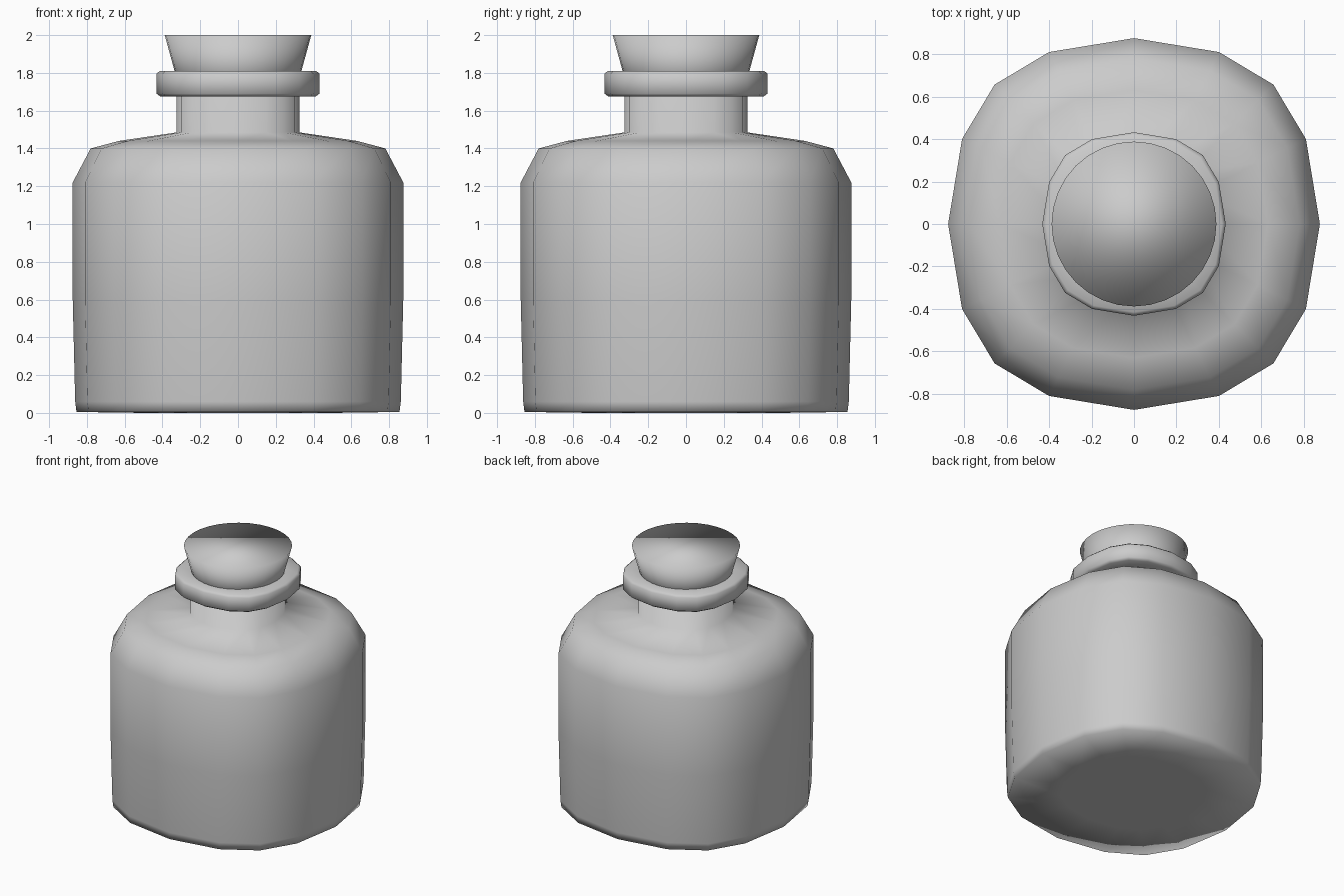
import bpy, math

cube = bpy.data.objects.get("Cube")
if cube:
    bpy.data.objects.remove(cube, do_unlink=True)


def material(name, colour):
    mat = bpy.data.materials.new(name)
    mat.use_nodes = True
    mat.diffuse_color = colour
    mat.node_tree.nodes["Principled BSDF"].inputs["Base Color"].default_value = colour
    return mat


grey = material("plain grey", (0.6, 0.6, 0.6, 1))

# One quadrant of the softly squared outline, turned four times
quadrant = [(1, 0), (0.925, 0.457), (0.75, 0.75), (0.457, 0.925)]
soft_square = []
for turn in range(4):
    for x, y in quadrant:
        for _ in range(turn):
            x, y = -y, x
        soft_square.append((x, y))

circle = [(math.cos(i * math.tau / 32), math.sin(i * math.tau / 32)) for i in range(32)]


def loft(name, outline, profile):
    """Stack scaled copies of the outline at (radius, height) and skin them."""
    n = len(outline)
    verts = [(r * x, r * y, z) for r, z in profile for x, y in outline]
    faces = [tuple(reversed(range(n)))]
    for k in range(len(profile) - 1):
        for i in range(n):
            a, b = k * n + i, k * n + (i + 1) % n
            faces.append((a, b, b + n, a + n))
    faces.append(tuple(range(len(verts) - n, len(verts))))
    mesh = bpy.data.meshes.new(name)
    mesh.from_pydata(verts, [], faces)
    mesh.materials.append(grey)
    mesh.polygons.foreach_set("use_smooth", [True] * len(mesh.polygons))
    obj = bpy.data.objects.new(name, mesh)
    bpy.context.collection.objects.link(obj)
    return obj


# Bottle body, shoulder and neck in one smooth skin
loft("bottle_body", soft_square, [
    (0.5, 0), (0.855, 0.005), (0.862, 0.06), (0.875, 0.6), (0.875, 1.22),
    (0.78, 1.4), (0.63, 1.44), (0.325, 1.485), (0.325, 1.72)])

# Collar around the mouth
loft("neck_collar", soft_square, [
    (0.3, 1.675), (0.41, 1.675), (0.432, 1.69), (0.432, 1.795),
    (0.415, 1.81), (0.3, 1.81)])

# Tapered stopper
loft("stopper", circle, [(0.3, 1.68), (0.388, 2.0)])
